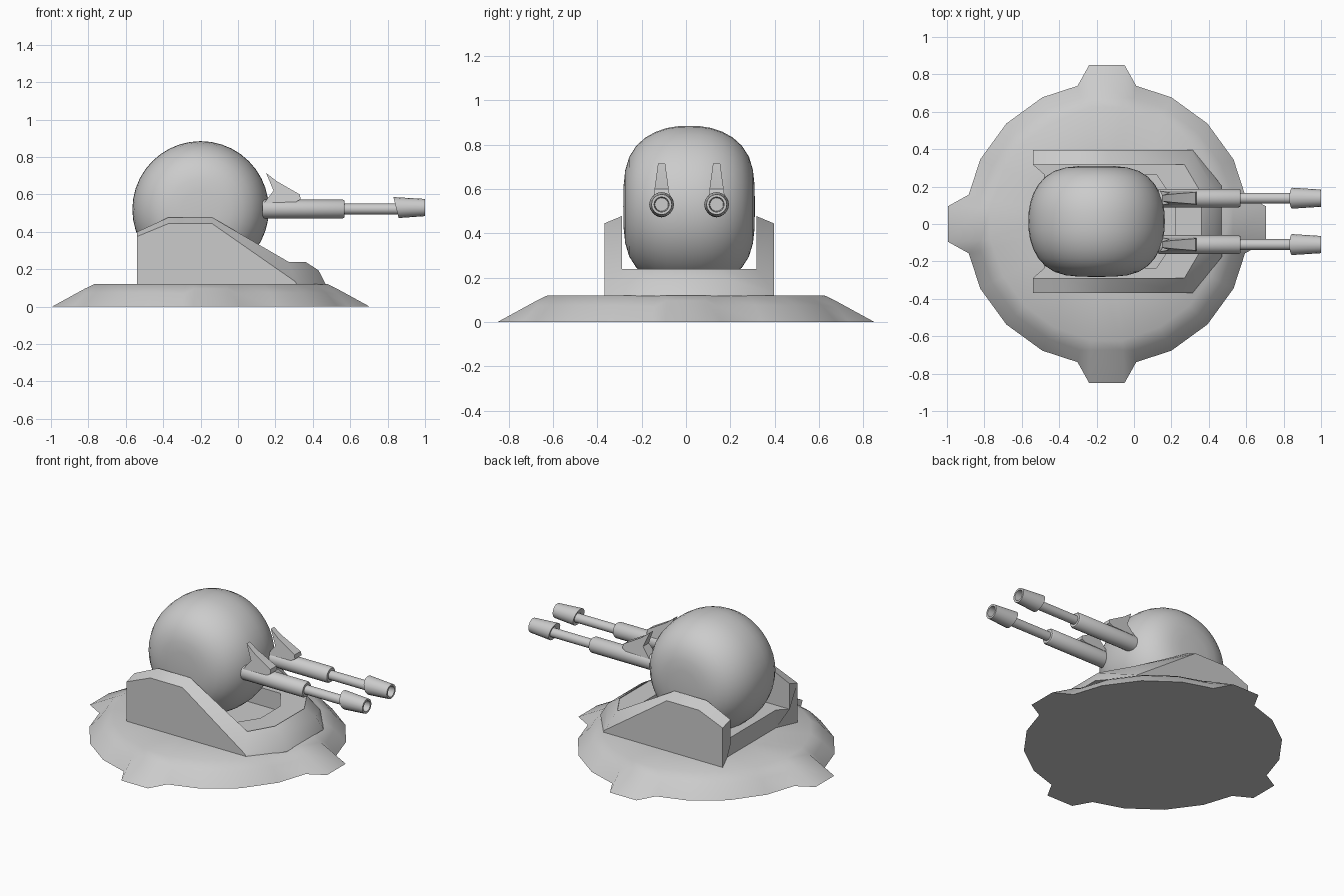
import bpy, bmesh, math
from math import sin, cos, pi, radians

if "Cube" in bpy.data.objects:
    bpy.data.objects.remove(bpy.data.objects["Cube"])

CY = 0.014  # turret mid-plane


def finish(name, bm, angle=35):
    bmesh.ops.remove_doubles(bm, verts=bm.verts, dist=1e-5)
    bmesh.ops.recalc_face_normals(bm, faces=bm.faces)
    me = bpy.data.meshes.new(name)
    bm.to_mesh(me)
    bm.free()
    ob = bpy.data.objects.new(name, me)
    bpy.context.collection.objects.link(ob)
    bpy.ops.object.select_all(action='DESELECT')
    ob.select_set(True)
    bpy.context.view_layer.objects.active = ob
    bpy.ops.object.shade_smooth_by_angle(angle=radians(angle))
    return ob


def loft(name, rings, angle=35, caps=False):
    """Skin a list of equal-length closed point rings."""
    bm = bmesh.new()
    vs = [[bm.verts.new(p) for p in r] for r in rings]
    n = len(vs[0])
    for a, b in zip(vs, vs[1:]):
        for i in range(n):
            j = (i + 1) % n
            bm.faces.new((a[i], a[j], b[j], b[i]))
    if caps:
        bm.faces.new(vs[0])
        bm.faces.new(vs[-1])
    return finish(name, bm, angle)


def lathe_x(name, prof, y, z, n=16, shear=None):
    """Revolve (x, r) profile about an x-parallel axis."""
    rings = []
    for k, (x, r) in enumerate(prof):
        s = shear[k] if shear else 0
        rings.append([(x - s * r * sin(2 * pi * i / n), y + r * cos(2 * pi * i / n),
                       z + r * sin(2 * pi * i / n)) for i in range(n)])
    return loft(name, rings)


# Base plate: sloping skirt with four feet, closed flat underneath
# columns per quarter: angle, shoulder r, mid r, mid z, rim r
cols = [(-12, .62, .69, .07, .755), (-7.5, .63, .68, .096, .855),
        (7.5, .63, .68, .096, .855), (12, .62, .69, .07, .755),
        (27, .62, .69, .075, .76), (45, .62, .69, .075, .76), (63, .62, .69, .075, .76)]
rings = [[], [], [], []]
for q in range(4):
    for a, r0, r1, z1, r2 in cols:
        t = radians(a + 90 * q)
        a2 = a * .85 if r2 > .8 else a
        t2 = radians(a2 + 90 * q)
        for ring, r, z, tt in ((rings[0], .3, .12, t), (rings[1], r0, .12, t),
                               (rings[2], r1, z1, t), (rings[3], r2, 0, t2)):
            ring.append((-.145 + r * cos(tt), r * sin(tt), z))
loft("base_plate", rings, angle=60, caps=True)

# Cradle: half of the U-shaped bracket, mirrored
# outer bottom x,y | outer top x,y,z | inner top x,y,z | shelf inner x,y
half = [
    (-.54, .382, -.54, .382, .375, -.54, .303, .40, -.48, .25),
    (-.37, .382, -.37, .382, .445, -.37, .303, .478, -.37, .25),
    (-.14, .382, -.14, .382, .445, -.14, .303, .478, -.14, .25),
    (.315, .382, .305, .382, .135, .27, .303, .24, .12, .25),
    (.47, .19, .43, .17, .195, .36, .15, .24, .22, .10),
]
sections = []
for s, src in ((1, half), (-1, half[::-1])):
    for bx, by, ox, oy, oz, ix, iy, iz, sx, sy in src:
        sections.append([(bx, CY + s * by, .118), (ox, CY + s * oy, oz),
                         (ix, CY + s * iy, iz), (ix, CY + s * iy, .235),
                         (sx, CY + s * sy, .235), (sx, CY + s * sy, .118)])
loft("cradle_bracket", sections, angle=42, caps=True)

# Rear cross bar under the ball
bar = [(-.48, .118), (-.48, .235), (-.33, .235), (-.33, .118)]
loft("cradle_rear_bar", [[(x, CY + y, z) for x, z in bar] for y in (-.255, .255)],
     caps=True)

# Ball housing: rounded drum revolved about y
prof = [(0, .297), (.10, .295), (.165, .288), (.225, .27), (.275, .238), (.312, .197),
        (.338, .15), (.355, .10), (.363, .05)]
prof = prof + [(.365, 0)] + [(r, -y) for r, y in prof[::-1]]
N = 40
loft("ball_housing", [[(-.2 + r * cos(2 * pi * i / N), CY + y, .52 + r * sin(2 * pi * i / N))
                       for i in range(N)] for r, y in prof], angle=60)

# Twin guns
fin = [(.15, .715), (.205, .672), (.33, .60), (.335, .575), (.31, .56), (.14, .555), (.19, .62)]
for side, s in (("left", 1), ("right", -1)):
    y = CY + s * .124
    lathe_x(side + "_barrel", [(.13, 0), (.13, .05), (.56, .05), (.57, .044), (.57, .029),
                               (.90, .029), (.90, 0)], y, .522)
    lathe_x(side + "_muzzle", [(.855, .027), (.845, .056), (1.0, .046), (1.0, .034),
                               (.93, .03), (.93, 0)], y, .53,
            shear=[.25, .25, 0, 0, 0, 0])
    # Sight fin, narrowing towards the top
    width = [.016 + .022 * (.715 - z) / .16 for x, z in fin]
    loft(side + "_fin", [[(x, y + k * w, z) for (x, z), w in zip(fin, width)]
                         for k in (-1, 1)], angle=25, caps=True)
